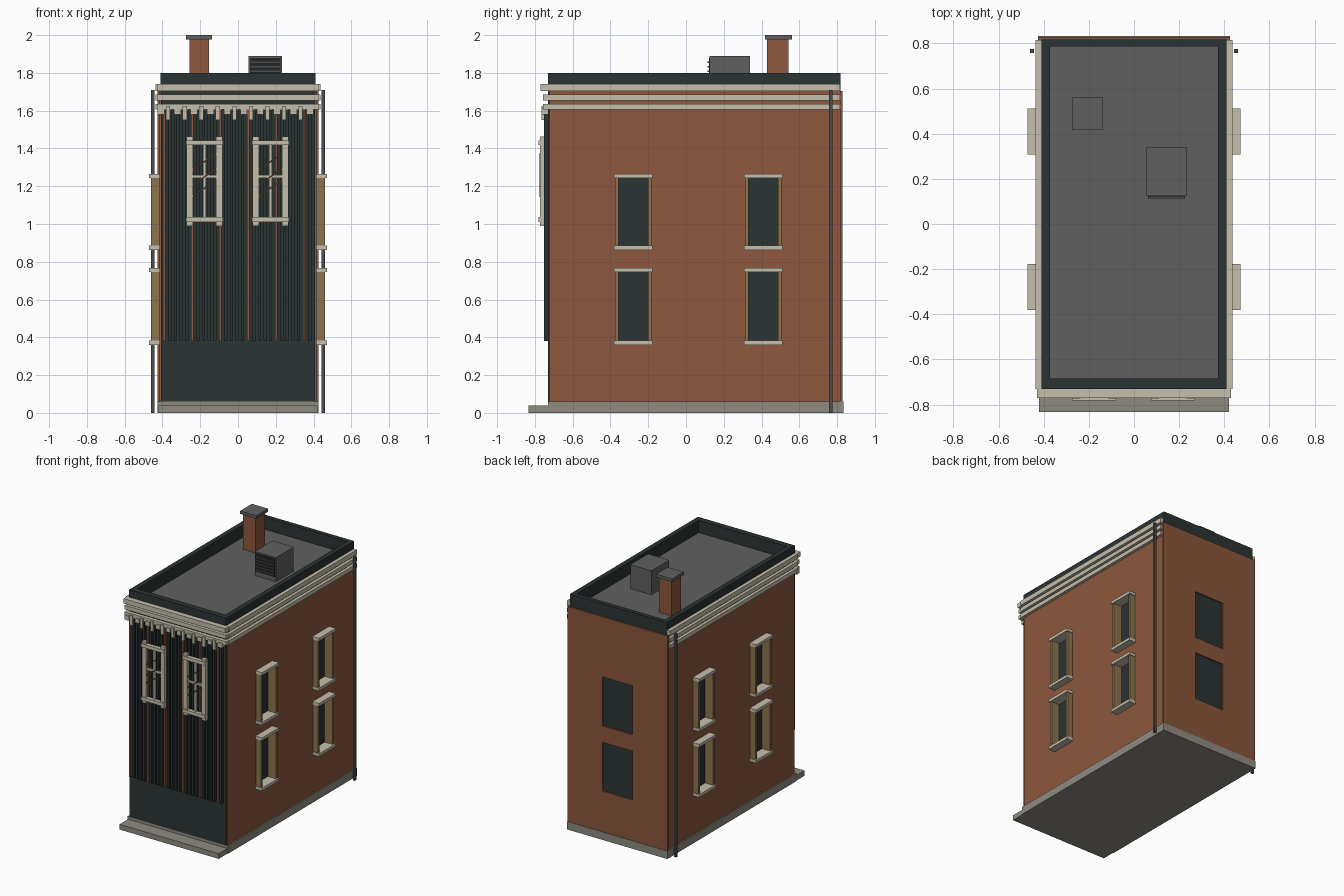
import bpy
import bmesh
import math
from mathutils import Matrix, Vector

if "Cube" in bpy.data.objects:
    bpy.data.objects.remove(bpy.data.objects["Cube"])


def srgb(r, g, b):
    def lin(c):
        c /= 255
        return c / 12.92 if c <= 0.04045 else ((c + 0.055) / 1.055) ** 2.4
    return (lin(r), lin(g), lin(b), 1)


def material(name, *rgb):
    m = bpy.data.materials.new(name)
    m.diffuse_color = srgb(*rgb)
    m.use_nodes = True
    m.node_tree.nodes["Principled BSDF"].inputs["Base Color"].default_value = m.diffuse_color
    return m


BRICK = material("brick red", 142, 88, 62)
BACK_BRICK = material("rear brick brown", 138, 87, 60)
DARK = material("dark green paint", 43, 51, 51)
CREAM = material("cream trim", 198, 191, 172)
TAN = material("tan jamb", 140, 117, 78)
STONE = material("grey stone", 142, 139, 129)
ROOF = material("roof grey", 96, 96, 96)
METAL = material("dark metal", 74, 76, 79)
BRONZE = material("bronze bars", 98, 70, 44)
BLACK = material("vent black", 36, 37, 39)


def boxes(name, mat, spans, tilt=0):
    """One object made of boxes given as (x0, x1, y0, y1, z0, z1)."""
    bm = bmesh.new()
    for x0, x1, y0, y1, z0, z1 in spans:
        mid = Vector(((x0 + x1) / 2, (y0 + y1) / 2, (z0 + z1) / 2))
        size = Vector((x1 - x0, y1 - y0, z1 - z0))
        bmesh.ops.create_cube(bm, size=1, matrix=Matrix.Translation(mid)
                              @ Matrix.Rotation(tilt, 4, 'Y') @ Matrix.Diagonal(size).to_4x4())
    me = bpy.data.meshes.new(name)
    bm.to_mesh(me)
    bm.free()
    me.materials.append(mat)
    ob = bpy.data.objects.new(name, me)
    bpy.context.collection.objects.link(ob)
    return ob


def mirrored(name, mat, spans):
    """Boxes repeated on the left side of the building."""
    ob = boxes(name, mat, spans)
    ob.modifiers.new("mirror", 'MIRROR')
    return ob


# Foundation and front step
boxes("foundation", STONE, [(-.425, .425, -.73, .833, 0, .06)])
boxes("front_step", STONE, [(-.42, .42, -.833, -.73, 0, .04)])

# Main walls
walls = boxes("brick_walls", BRICK, [(-.415, .415, -.72, .815, .06, 1.70)])
boxes("front_facing", DARK, [(-.408, .408, -.73, -.72, .06, 1.74)])

# Rear wall with two recessed windows: piers, then sill and lintel panels
rows = ((.37, .745), (.87, 1.245))
wall = [(-.425, -.128, .815, .829, .06, 1.705), (.128, .425, .815, .829, .06, 1.705)]
wall += [(-.128, .128, .815, .829, a, b) for a, b in ((.06, .37), (.745, .87), (1.245, 1.705))]
boxes("rear_wall", BACK_BRICK, wall)
boxes("rear_windows", DARK, [(-.128, .128, .814, .819, a, b) for a, b in rows])

# Brick frieze behind the cornice, parapet ring and roof deck
mirrored("side_frieze", BRICK, [(.40, .415, -.72, .815, 1.69, 1.73)])
boxes("parapet", DARK, [(-.41, .41, -.73, -.685, 1.69, 1.80), (-.41, .41, .785, .818, 1.69, 1.80),
                        (-.41, -.372, -.685, .785, 1.69, 1.80), (.372, .41, -.685, .785, 1.69, 1.80)])
boxes("roof_deck", ROOF, [(-.374, .374, -.687, .787, 1.69, 1.706)])

# Cornice bands: front strips and side strips
bands = [(1.705, 1.742, -.77), (1.655, 1.686, -.758), (1.605, 1.636, -.758)]
boxes("front_cornice", CREAM, [(-.43, .43, y, -.725, a, b) for a, b, y in bands])
mirrored("side_cornice", CREAM, [(.41, .437, -.73, .815, a, b) for a, b, _ in bands])

# Brackets and dentils under the cornice
boxes("brackets", CREAM, [(-.381 + .0877 * i, -.359 + .0877 * i, -.766, -.73, 1.55, 1.625) for i in range(9)])
boxes("dentils", CREAM, [(-.426 + .0877 * i, -.39 + .0877 * i, -.764, -.73, 1.58, 1.615) for i in range(10)])

# Vertical battens; every fifth one is brick coloured
for name, mat, dark in (("dark_battens", DARK, True), ("brick_battens", BRICK, False)):
    xs = [-.39 + .0296 * i for i in range(27) if bool(i % 5) == dark]
    w = .0085 if dark else .006
    boxes(name, mat, [(x - w, x + w, -.753, -.73, .38, 1.606) for x in xs])

# Front windows
for side, cx in (("left", -.177), ("right", .172)):
    frame = []
    for s in (-1, 1):
        px = cx + s * .078
        frame.append((px - .017, px + .017, -.773, -.75, .99, 1.462))
    for z in (1.023, 1.430):
        frame.append((cx - .097, cx + .097, -.781, -.75, z - .013, z + .013))
    frame.append((cx - .062, cx + .062, -.766, -.752, 1.243, 1.259))
    frame.append((cx - .008, cx + .008, -.764, -.752, 1.035, 1.42))
    boxes(side + "_front_window_frame", CREAM, frame)
    # Slanted bars across the panes
    for i, z in enumerate((1.19, 1.25, 1.33)):
        boxes(f"{side}_window_bar_{i}", BRONZE,
              [(cx - .076, cx + .076, -.775, -.767, z - .004, z + .004)], -math.radians(35))

# Side windows: deep openings, glass, jambs, sills and lintels
openings, glass, jambs, sills = [], [], [], []
for cy in (-.279, .409):
    for z0, z1 in ((.36, .767), (.863, 1.266)):
        openings.append((.39, .45, cy - .085, cy + .085, z0 + .012, z1 - .012))
        glass.append((.386, .393, cy - .09, cy + .09, z0 + .01, z1 - .01))
        for s in (-1, 1):
            y = cy + s * .088
            jambs.append((.391, .46, y - .009, y + .009, z0 + .01, z1 - .01))
        for z in (z0, z1 - .022):
            sills.append((.391, .471, cy - .102, cy + .102, z, z + .022))
cutter = mirrored("window_cutter", BRICK, openings)
cutter.hide_render = True
cutter.display_type = 'WIRE'
cut = walls.modifiers.new("window openings", 'BOOLEAN')
cut.operation = 'DIFFERENCE'
cut.object = cutter
mirrored("side_window_glass", DARK, glass)
mirrored("side_window_jambs", TAN, jambs)
mirrored("side_window_sills", CREAM, sills)

# Downpipes
mirrored("downpipes", METAL, [(.442, .46, .757, .776, 0, 1.71)])

# Chimney
boxes("chimney", BRICK, [(-.258, -.153, .43, .543, 1.70, 1.98)])
boxes("chimney_cap", ROOF, [(-.275, -.137, .418, .56, 1.977, 2.0)])

# Rooftop vent unit with dark grille and louvres
boxes("vent_unit", ROOF, [(.055, .234, .125, .34, 1.70, 1.89)])
boxes("vent_grille", BLACK, [(.063, .226, .121, .126, 1.74, 1.88)])
boxes("vent_louvres", METAL, [(.063, .226, .114, .123, 1.757 + .024 * i, 1.764 + .024 * i) for i in range(5)])
